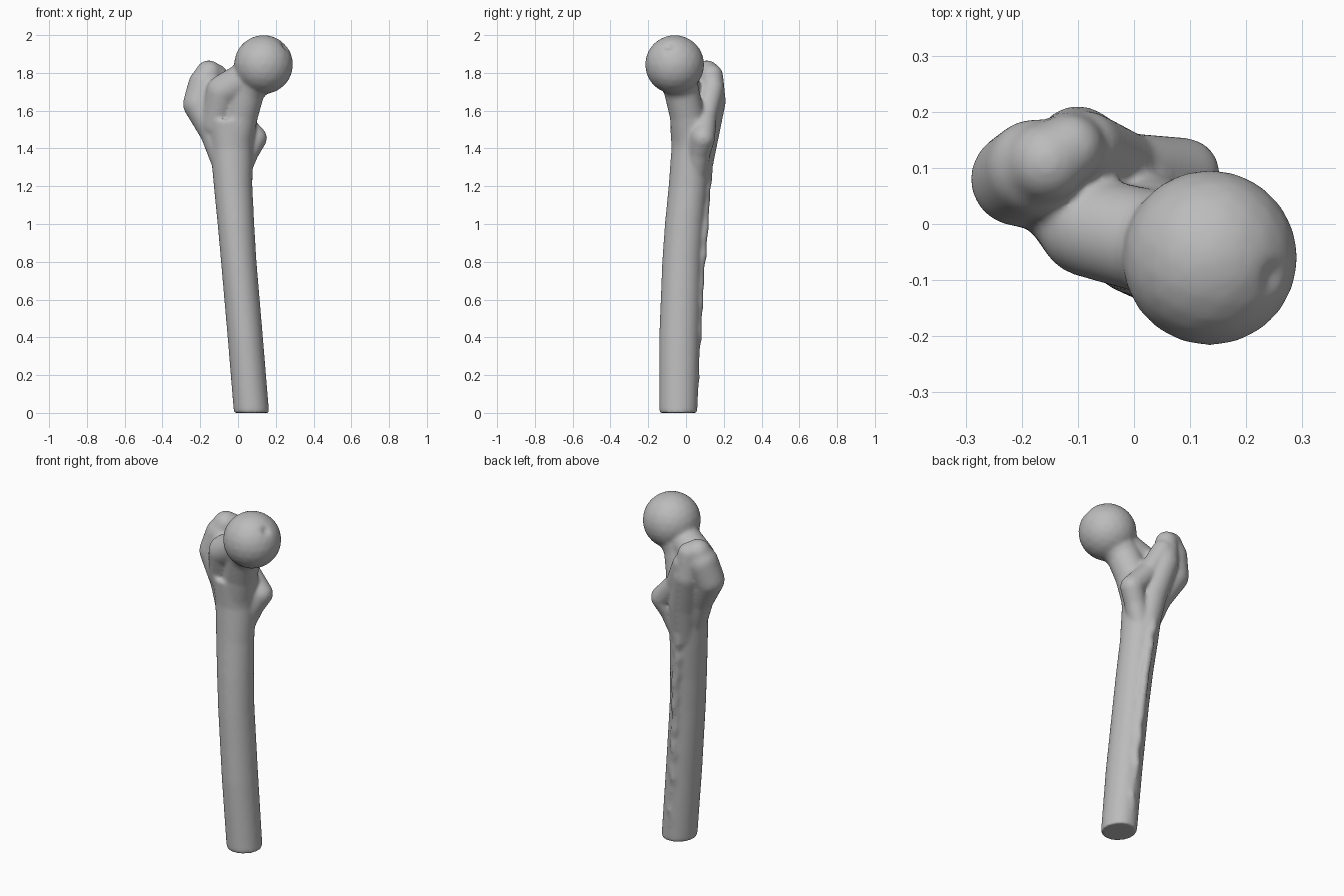
import bpy, bmesh, math, random
from mathutils import Vector, Matrix

if "Cube" in bpy.data.objects:
    bpy.data.objects.remove(bpy.data.objects["Cube"])
random.seed(4)
bm = bmesh.new()


def ball(x, y, z, r):
    """Add a closed ball."""
    bmesh.ops.create_icosphere(bm, subdivisions=3, radius=r,
                               matrix=Matrix.Translation((x, y, z)))


def limb(points):
    """Chain of tapered round segments through (x, y, z, radius) points."""
    for point in points:
        ball(*point)
    for a, b in zip(points, points[1:]):
        start, end = Vector(a[:3]), Vector(b[:3])
        axis = end - start
        turn = axis.to_track_quat("Z", "Y").to_matrix().to_4x4()
        bmesh.ops.create_cone(bm, cap_ends=True, segments=32, radius1=a[3], radius2=b[3],
                              depth=axis.length,
                              matrix=Matrix.Translation((start + end) / 2) @ turn)


def loft(rings, sides=40):
    """Closed tube through (z, x_min, x_max, y_min, y_max) ellipses."""
    loops = []
    for z, x0, x1, y0, y1 in rings:
        loops.append([bm.verts.new(((x0 + x1) / 2 + (x1 - x0) / 2 * math.cos(t),
                                    (y0 + y1) / 2 + (y1 - y0) / 2 * math.sin(t), z))
                      for t in (math.tau * i / sides for i in range(sides))])
    for low, high in zip(loops, loops[1:]):
        for i in range(sides):
            j = (i + 1) % sides
            bm.faces.new((low[i], low[j], high[j], high[i]))
    bm.faces.new(loops[0][::-1])
    bm.faces.new(loops[-1])


# Shaft, leaning and bowing slightly
loft([(0, -.022, .165, -.142, .06), (.4, -.055, .132, -.142, .07),
      (.8, -.09, .098, -.126, .082), (1.0, -.108, .086, -.112, .095),
      (1.2, -.128, .076, -.092, .115), (1.4, -.146, .078, -.077, .135),
      (1.55, -.17, .1, -.085, .14)])

# Rough ridge down the back of the shaft
ridge = []
for i in range(26):
    t = i / 25
    ridge.append((.07 - .1 * t + random.uniform(-.008, .008),
                  .045 + .07 * t ** 1.4 + random.uniform(-.005, .005),
                  .04 + 1.24 * t, .021 + .006 * t))
limb(ridge)

# Head and neck
head = Vector((.135, -.06, 1.844))
ball(*head, .157)
limb([(.125, -.055, 1.83, .115), (.05, -.025, 1.71, .093),
      (.015, .005, 1.58, .092), (-.03, .03, 1.4, .1)])
limb([(.1, -.05, 1.8, .095), (-.08, -.005, 1.7, .09), (-.12, .035, 1.53, .08)])

# Greater trochanter: outer column, top and back edge
limb([(-.155, .11, 1.795, .072), (-.175, .1, 1.74, .088), (-.208, .08, 1.635, .084),
      (-.13, .05, 1.48, .07), (-.08, .03, 1.35, .07)])
limb([(-.155, .11, 1.795, .072), (-.115, .135, 1.785, .062),
      (-.1, .135, 1.65, .076), (-.05, .09, 1.45, .08), (-.03, .06, 1.25, .07)])

# Crest running across the back to the lesser trochanter
limb([(-.085, .14, 1.72, .062), (-.01, .105, 1.57, .058), (.09, .09, 1.455, .064),
      (.05, .07, 1.38, .06), (.0, .05, 1.26, .06)])

mesh = bpy.data.meshes.new("thigh_bone")
bm.to_mesh(mesh)
bm.free()
bone = bpy.data.objects.new("thigh_bone", mesh)
bpy.context.collection.objects.link(bone)
bpy.ops.object.select_all(action="DESELECT")
bpy.context.view_layer.objects.active = bone
bone.select_set(True)

# Fuse the parts into one skin and soften the joins
remesh = bone.modifiers.new("fuse", "REMESH")
remesh.mode = "VOXEL"
remesh.voxel_size = .009
soften = bone.modifiers.new("soften", "SMOOTH")
soften.factor = .5
soften.iterations = 12
for name in ("fuse", "soften"):
    bpy.ops.object.modifier_apply(modifier=name)

# Shallow pit on the head
pit = head + Vector((.72, -.22, .62)).normalized() * .157
inward = (head - pit).normalized()
for v in bone.data.vertices:
    v.co += inward * .012 * math.exp(-((v.co - pit).length / .025) ** 2)

# Single bone colour
grey = bpy.data.materials.new("bone_grey")
grey.use_nodes = True
colour = (.5, .5, .5, 1)
grey.diffuse_color = colour
grey.node_tree.nodes["Principled BSDF"].inputs["Base Color"].default_value = colour
bone.data.materials.clear()
bone.data.materials.append(grey)
bpy.ops.object.shade_smooth_by_angle(angle=math.radians(50))
